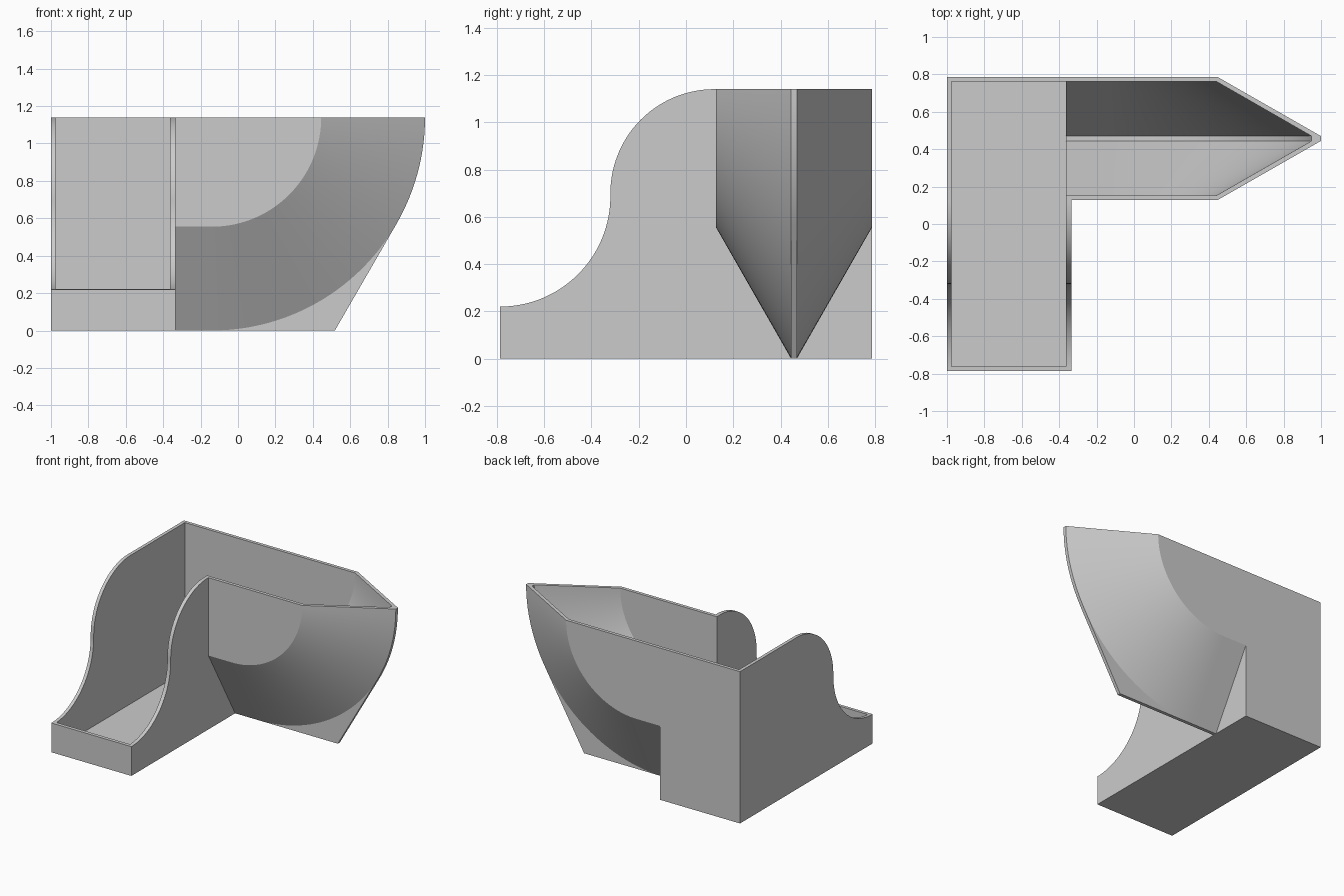
import bpy, bmesh
from math import sin, cos, pi, radians

if "Cube" in bpy.data.objects:
    bpy.data.objects.remove(bpy.data.objects["Cube"])

TOP = 1.14            # rim height
T = 0.025             # wall thickness
X0, X1 = -1.0, -0.335  # bin extent in x
YB = 0.787            # half depth
AX = -0.14            # spout revolve axis (x, at rim height)
YC, HW, K = 0.457, 0.33, 0.0125   # spout centre, half width, keel half width
SEG = 40


def make(name, bm):
    bmesh.ops.remove_doubles(bm, verts=bm.verts, dist=1e-5)
    bmesh.ops.recalc_face_normals(bm, faces=bm.faces)
    me = bpy.data.meshes.new(name)
    bm.to_mesh(me)
    bm.free()
    ob = bpy.data.objects.new(name, me)
    bpy.context.collection.objects.link(ob)
    return ob


def loft(name, rings):
    """Closed cross-sections joined into a capped solid."""
    bm = bmesh.new()
    vs = [[bm.verts.new(p) for p in r] for r in rings]
    n = len(vs[0])
    for a, b in zip(vs, vs[1:]):
        for i in range(n):
            j = (i + 1) % n
            bm.faces.new((a[i], a[j], b[j], b[i]))
    bm.faces.new(vs[0])
    bm.faces.new(vs[-1])
    bmesh.ops.dissolve_degenerate(bm, dist=1e-6, edges=bm.edges)
    return make(name, bm)


def arc(cx, cy, r, a0, a1, n=SEG):
    return [(cx + r * cos(radians(a0 + (a1 - a0) * i / n)),
             cy + r * sin(radians(a0 + (a1 - a0) * i / n))) for i in range(n + 1)]


def spout(name, x_start, hw, r_side, r_keel, lift):
    """V-bottomed trough: straight run, then a quarter turn up to the rim."""
    def ring(cx, cz, dx, dz):
        half = [(hw, cx, TOP + lift)] + [
            (u, cx + dx * r, cz + dz * r) for u, r in ((hw, r_side), (K, r_keel))]
        pts = half + [(-u, x, z) for u, x, z in reversed(half)]
        return [(x, YC + u, z) for u, x, z in pts]
    rings = [ring(x_start, TOP, 0, -1)]
    rings += [ring(AX, TOP, sin(a), -cos(a))
              for a in (i * pi / 2 / SEG for i in range(SEG + 1))]
    if lift:
        rings.append(ring(AX, TOP + lift, 1, 0))
    return loft(name, rings)


def boolean(ob, other, op):
    m = ob.modifiers.new(op, 'BOOLEAN')
    m.operation, m.object, m.solver = op, other, 'EXACT'
    bpy.context.view_layer.objects.active = ob
    bpy.ops.object.modifier_apply(modifier=m.name)
    bpy.data.objects.remove(other)


# Bin with S-curved side profile
profile = [(YB, 0), (-YB, 0)]
profile += arc(-YB, 0.22 + 0.467, 0.467, -90, 0)
profile += arc(0.12, TOP - 0.44, 0.44, 180, 90)
profile += [(YB, TOP)]
body = loft("bin_with_spout", [[(x, y, z) for y, z in profile] for x in (X0, X1)])

# Spout shell joined to the bin
boolean(body, spout("spout_outer", X1 - 0.015, HW, 0.585, TOP, 0), 'UNION')

# Hollow out bin and spout
yi = YB - T
inside = [(-yi, T), (yi, T), (yi, 2), (-yi, 2)]
boolean(body, loft("bin_cutter", [[(x, y, z) for y, z in inside]
                                  for x in (X0 + T, X1 - 0.028)]), 'DIFFERENCE')
boolean(body, spout("spout_cutter", X1 - 0.2, HW - T, 0.58, TOP - 0.05, 0.3), 'DIFFERENCE')

# Thin support fin under the keel, tangent to the curve at 30 degrees
outline = [(AX, 0), (0.518, 0), (AX + TOP * cos(pi / 6), TOP / 2)]
outline += arc(AX, TOP, TOP - 0.01, -30, -90)
fin = loft("support_fin", [[(x, y, z) for x, z in outline] for y in (YC - K, YC + K)])

for ob in (body, fin):
    bpy.ops.object.select_all(action='DESELECT')
    ob.select_set(True)
    bpy.context.view_layer.objects.active = ob
    bpy.ops.object.shade_smooth_by_angle(angle=radians(20))
